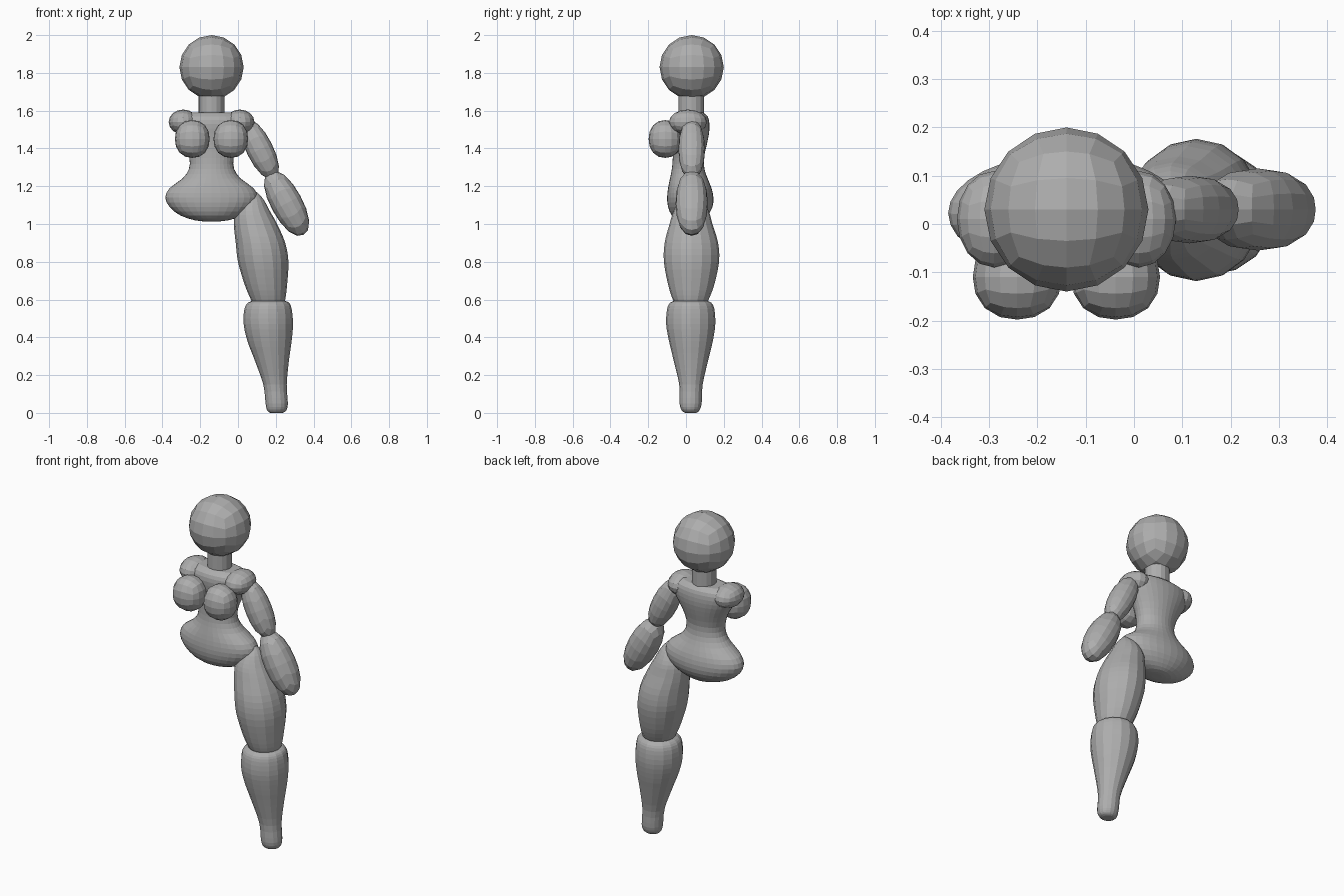
import bpy, bmesh, math
from mathutils import Vector, Matrix

MID = -0.14   # body centre line in x
CY = 0.03     # limb and head centre in y

grey = bpy.data.materials.new("plain grey")
grey.diffuse_color = (0.42, 0.42, 0.42, 1)


def finish(name, bm):
    bmesh.ops.recalc_face_normals(bm, faces=bm.faces)
    me = bpy.data.meshes.new(name)
    bm.to_mesh(me)
    bm.free()
    me.materials.append(grey)
    ob = bpy.data.objects.new(name, me)
    bpy.context.collection.objects.link(ob)
    return ob


def blob(name, centre, half, axis=None, power=2.0):
    """Rounded quad sphere with four faces per cube side, optionally tilted along an axis."""
    bm = bmesh.new()
    bmesh.ops.create_cube(bm, size=2)
    bmesh.ops.subdivide_edges(bm, edges=bm.edges[:], cuts=3, use_grid_fill=True)
    for v in bm.verts:
        c = Vector([math.tan(a * math.pi / 4) for a in v.co])
        v.co = c / sum(abs(a) ** power for a in c) ** (1 / power)
    rot = Matrix.Identity(3)
    if axis:
        rot = Vector((0, 0, 1)).rotation_difference(Vector(axis).normalized()).to_matrix()
    for v in bm.verts:
        v.co = rot @ Vector([a * h for a, h in zip(v.co, half)]) + Vector(centre)
    return finish(name, bm)


def loft(name, rows, sides, steps):
    """Rows are (z, x min, x max, y min, y max); smooth in-between rings are added."""
    rings = []
    n = len(rows)
    for i in range(n - 1):
        p = [rows[max(i - 1, 0)], rows[i], rows[i + 1], rows[min(i + 2, n - 1)]]
        for s in range(steps):
            t = s / steps
            rings.append([0.5 * (2 * b + (c - a) * t + (2 * a - 5 * b + 4 * c - d) * t * t
                                 + (3 * b - a - 3 * c + d) * t ** 3)
                          for a, b, c, d in zip(*p)])
    rings.append(list(rows[-1]))
    bm = bmesh.new()
    loops = []
    for z, x0, x1, y0, y1 in rings:
        loops.append([bm.verts.new(((x0 + x1) / 2 + (x1 - x0) / 2 * math.cos(a),
                                    (y0 + y1) / 2 + (y1 - y0) / 2 * math.sin(a), z))
                      for a in (2 * math.pi * k / sides for k in range(sides))])
    for lo, hi in zip(loops, loops[1:]):
        for k in range(sides):
            m = (k + 1) % sides
            bm.faces.new((lo[k], lo[m], hi[m], hi[k]))
    bm.faces.new(loops[0])
    bm.faces.new(loops[-1])
    return finish(name, bm)


# Head and neck
blob("head", (MID, CY, 1.83), (0.17, 0.17, 0.17))
loft("neck", [(1.52, -0.208, -0.072, -0.04, 0.096), (1.70, -0.208, -0.072, -0.04, 0.096)], 16, 1)

# Torso: (z, half width, front y, back y)
torso = [(1.013, 0.03, 0.0, 0.05), (1.02, 0.09, -0.04, 0.085), (1.045, 0.165, -0.075, 0.115),
         (1.09, 0.222, -0.095, 0.14), (1.14, 0.245, -0.1, 0.145), (1.19, 0.222, -0.095, 0.135),
         (1.24, 0.155, -0.085, 0.115), (1.29, 0.12, -0.075, 0.098), (1.35, 0.117, -0.07, 0.095),
         (1.42, 0.142, -0.07, 0.11), (1.48, 0.178, -0.075, 0.122), (1.53, 0.205, -0.08, 0.124),
         (1.57, 0.195, -0.07, 0.115), (1.59, 0.14, -0.04, 0.09)]
loft("torso", [(z, MID - w, MID + w, f, b) for z, w, f, b in torso], 32, 2)

# Shoulder caps and bust, mirrored about the centre line
for side, label in ((-1, "left"), (1, "right")):
    blob(label + "_shoulder", (MID + side * 0.15, 0.01, 1.54), (0.077, 0.1, 0.066))
    blob(label + "_bust", (MID + side * 0.102, -0.11, 1.45), (0.092, 0.088, 0.1), power=2.2)

# Arm
blob("upper_arm", (0.115, CY, 1.395), (0.07, 0.07, 0.172), (0.15, 0, -0.30), 2.2)
blob("forearm", (0.257, CY, 1.11), (0.083, 0.085, 0.19), (0.185, 0, -0.34), 2.2)

# Leg
loft("thigh", [(0.57, 0.085, 0.235, -0.05, 0.10), (0.60, 0.068, 0.25, -0.07, 0.12),
               (0.68, 0.035, 0.26, -0.095, 0.15), (0.80, 0.0, 0.267, -0.117, 0.175),
               (0.90, -0.012, 0.25, -0.113, 0.17), (1.0, -0.022, 0.207, -0.087, 0.14),
               (1.07, -0.015, 0.168, -0.065, 0.12), (1.13, 0.02, 0.135, -0.03, 0.085),
               (1.17, 0.075, 0.1, 0.015, 0.04)], 16, 3)
loft("calf", [(0.0, 0.172, 0.235, -0.005, 0.055), (0.012, 0.155, 0.255, -0.022, 0.07),
              (0.05, 0.146, 0.264, -0.034, 0.083), (0.15, 0.134, 0.258, -0.036, 0.088),
              (0.28, 0.088, 0.27, -0.066, 0.118), (0.38, 0.05, 0.284, -0.09, 0.142),
              (0.47, 0.03, 0.291, -0.105, 0.155), (0.55, 0.034, 0.284, -0.1, 0.15),
              (0.585, 0.055, 0.268, -0.082, 0.132), (0.595, 0.09, 0.235, -0.05, 0.10)], 16, 3)
